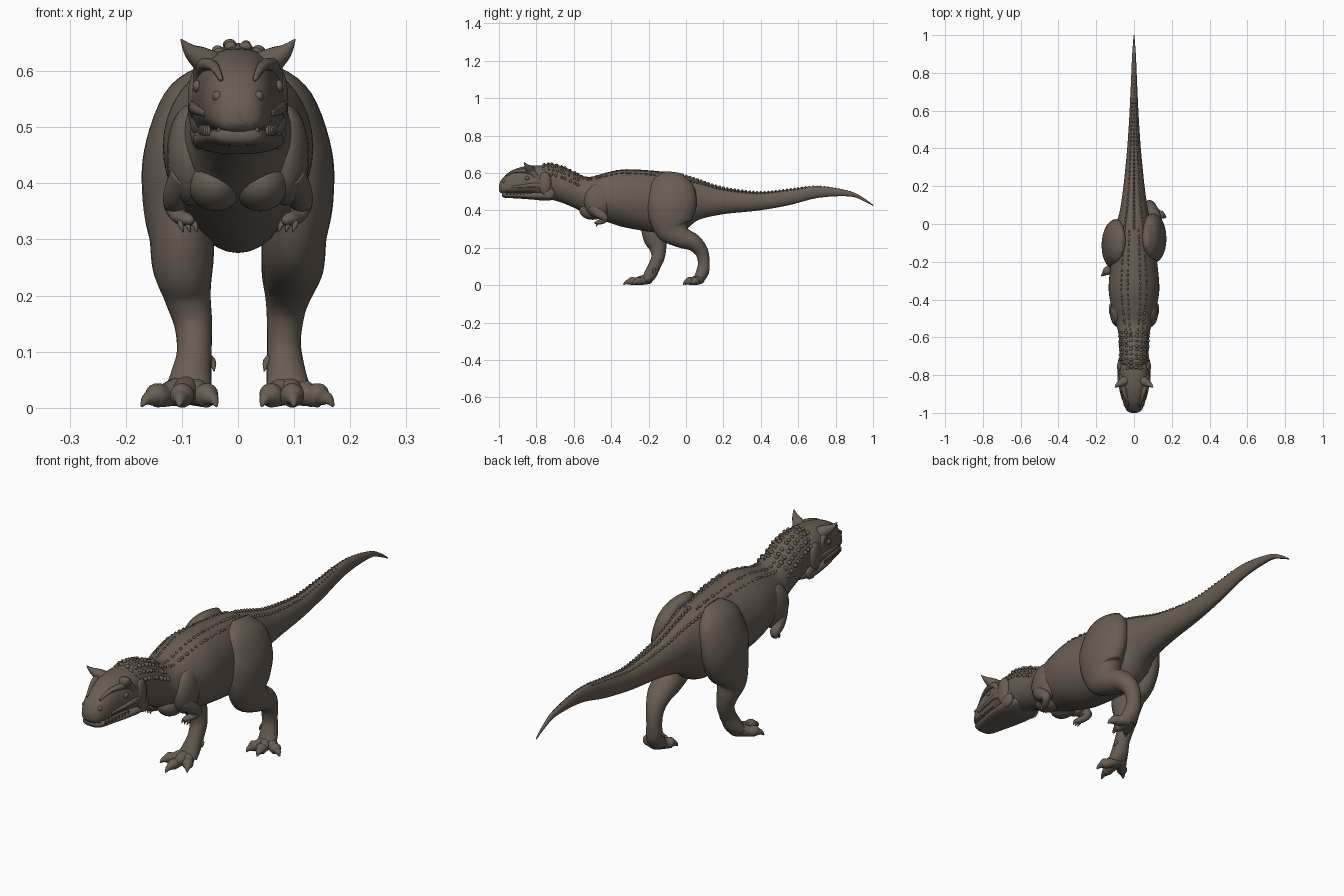
import bpy, bmesh, math, random
from mathutils import Vector

random.seed(4)
hide = bpy.data.materials.new("brown hide")
hide.diffuse_color = (0.14, 0.11, 0.088, 1)


def spline(pts, n=5):
    """Catmull-Rom through tuples of any length."""
    out = []
    for i in range(len(pts) - 1):
        a, b = pts[max(i - 1, 0)], pts[i]
        c, d = pts[i + 1], pts[min(i + 2, len(pts) - 1)]
        for k in range(n):
            t = k / n
            out.append(tuple(0.5 * (2 * q + (r - p) * t + (2 * p - 5 * q + 4 * r - s) * t * t
                                    + (3 * q - p - 3 * r + s) * t ** 3)
                             for p, q, r, s in zip(a, b, c, d)))
    return out + [tuple(pts[-1])]


def finish(bm, name):
    bmesh.ops.recalc_face_normals(bm, faces=bm.faces)
    for f in bm.faces:
        f.smooth = True
    me = bpy.data.meshes.new(name)
    bm.to_mesh(me)
    bm.free()
    me.materials.append(hide)
    ob = bpy.data.objects.new(name, me)
    bpy.context.collection.objects.link(ob)
    return ob


def loft(name, strands, sides=24, upright=False, power=1.0, taper=0.0):
    """Each strand is a list of (x, y, z, side radius, other radius)."""
    bm = bmesh.new()
    for strand in strands:
        rows = spline(strand)
        P = [Vector(r[:3]) for r in rows]
        rings = []
        for i, r in enumerate(rows):
            t = Vector((0, 1, 0)) if upright else (P[min(i + 1, len(P) - 1)] - P[max(i - 1, 0)]).normalized()
            side = (Vector((1, 0, 0)) - t * t.x).normalized()
            up = side.cross(t)
            ring = []
            for k in range(sides):
                a = 2 * math.pi * k / sides
                c, s = math.cos(a), math.sin(a)
                c = math.copysign(abs(c) ** power, c)
                s = math.copysign(abs(s) ** power, s)
                ring.append(bm.verts.new(P[i] + side * c * max(r[3], .001) * (1 - taper * s)
                                         + up * s * max(r[4], .001)))
            rings.append(ring)
        for A, B in zip(rings, rings[1:]):
            for k in range(sides):
                j = (k + 1) % sides
                bm.faces.new((A[k], A[j], B[j], B[k]))
        bm.faces.new(rings[0])
        bm.faces.new(rings[-1])
    return finish(bm, name)


def both(*strands):
    return [[(s * p[0],) + tuple(p[1:]) for p in st] for st in strands for s in (-1, 1)]


def outline(rows):
    """(y, top, bottom, half width) to strand points."""
    return [(0, y, (t + b) / 2, w, (t - b) / 2) for y, t, b, w in rows]


def bumps(name, items, seg=8):
    """Small ellipsoids: (centre, (rx, ry, rz))."""
    bm = bmesh.new()
    for c, r in items:
        vs = bmesh.ops.create_uvsphere(bm, u_segments=seg, v_segments=seg - 2, radius=1)["verts"]
        for v in vs:
            v.co = Vector((c[0] + v.co.x * r[0], c[1] + v.co.y * r[1], c[2] + v.co.z * r[2]))
    return finish(bm, name)


# Neck, trunk and tail in one loft
trunk = outline([
    (-.80, .625, .50, .05), (-.74, .65, .465, .072), (-.66, .635, .44, .078), (-.58, .597, .405, .082),
    (-.52, .578, .37, .10), (-.44, .598, .345, .12), (-.35, .618, .315, .134), (-.25, .618, .295, .128),
    (-.15, .61, .28, .115), (-.07, .60, .277, .105), (0, .582, .30, .095), (.07, .56, .35, .075),
    (.20, .52, .38, .056), (.39, .497, .40, .037), (.55, .513, .428, .026), (.71, .53, .468, .018),
    (.875, .503, .475, .011), (.95, .467, .45, .006), (1.0, .43, .424, .002)])
loft("body_and_tail", [trunk], 36, upright=True)
trunk_rows = spline(trunk)


def on_back(y, f):
    """Point on the upper trunk at fraction f of its half width."""
    r = min(trunk_rows, key=lambda q: abs(q[1] - y))
    q = min((s for s in trunk_rows if s is not r), key=lambda s: abs(s[1] - y))
    t = (y - r[1]) / (q[1] - r[1])
    z, w, h = (r[i] + (q[i] - r[i]) * t for i in (2, 3, 4))
    return (f * w, y, z + h * math.sqrt(1 - f * f))


# Head
loft("skull", [outline([
    (-1.0, .535, .505, .015), (-.985, .568, .492, .04), (-.94, .608, .488, .058), (-.88, .632, .488, .068),
    (-.82, .64, .485, .078), (-.76, .638, .475, .083), (-.71, .62, .47, .07)])],
    28, upright=True, power=.8, taper=.13)
loft("lower_jaw", [outline([
    (-.985, .497, .478, .025), (-.97, .50, .468, .045), (-.90, .50, .464, .062), (-.82, .50, .458, .076),
    (-.75, .505, .452, .08), (-.69, .50, .46, .06)])], 28, upright=True, power=.85)
loft("horns", both([(.04, -.825, .605, .03, .028), (.065, -.84, .622, .022, .022),
                    (.085, -.852, .636, .013, .013), (.102, -.865, .657, .001, .001)]), 14)
loft("brow_ridges", both([(.03, -.965, .585, .004, .004), (.042, -.92, .607, .009, .008),
                          (.056, -.87, .612, .014, .012), (.068, -.82, .602, .012, .014),
                          (.074, -.79, .565, .006, .012)]), 10)
loft("cheek_bones", both([(.06, -.93, .525, .004, .006), (.072, -.87, .53, .007, .009),
                          (.08, -.81, .535, .008, .012), (.08, -.76, .53, .006, .02)]), 10)
face = []
for s in (-1, 1):
    face += [((s * .073, -.85, .573), (.008, .012, .011)),      # eye
             ((s * .036, -.972, .555), (.010, .012, .010)),     # nostril
             ((s * .074, -.755, .545), (.016, .035, .06)),      # jaw muscle
             ((s * .07, -.735, .49), (.015, .035, .03))]
bumps("eyes_nostrils_and_jaw_muscles", face, 14)
teeth = []
for k in range(9):
    y = -.975 + k * .018
    w = .046 + .022 * (k / 8) ** .6 if k else .034
    teeth += [((s * w, y, .494), (.004, .005, .010)) for s in (-1, 1)]
bumps("teeth", teeth, 6)

# Shoulder and chest muscles
bumps("shoulder_muscles", [((s * .085, -.47, .45), (.042, .075, .09)) for s in (-1, 1)]
      + [((s * .04, -.50, .40), (.05, .07, .05)) for s in (-1, 1)], 20)

# Small arms with clawed hands
loft("arms", both(
    [(.09, -.50, .42, .03, .035), (.108, -.465, .385, .024, .028), (.112, -.435, .36, .02, .02),
     (.105, -.445, .342, .015, .014), (.092, -.47, .336, .014, .012), (.082, -.485, .333, .006, .006)]), 14)
loft("fingers", both(*[[(.095, -.46, .338, .008, .008), (.09 - d, -.475, .328, .006, .006),
                        (.085 - d, -.48, .313, .001, .001)] for d in (-.012, 0, .012)]), 8)

# Legs: right one trails, left one strides forward
loft("right_leg", [[
    (.06, -.07, .60, .015, .05), (.082, -.075, .545, .052, .11), (.10, -.075, .45, .068, .132),
    (.105, -.08, .37, .065, .12), (.10, -.07, .305, .058, .095), (.098, -.025, .258, .056, .06),
    (.093, .04, .228, .05, .046), (.086, .083, .18, .036, .036), (.082, .095, .12, .03, .031),
    (.085, .088, .07, .034, .034), (.09, .065, .03, .04, .027)]], 28)
loft("left_leg", [[
    (-.06, -.09, .60, .015, .05), (-.082, -.095, .545, .052, .11), (-.10, -.105, .45, .068, .13),
    (-.105, -.125, .37, .065, .12), (-.10, -.155, .305, .058, .09), (-.098, -.163, .25, .054, .065),
    (-.09, -.15, .20, .042, .046), (-.08, -.15, .15, .034, .036), (-.078, -.17, .10, .031, .033),
    (-.083, -.19, .06, .036, .034), (-.088, -.21, .03, .042, .027)]], 28)


def toe(base, tip, r=.024):
    a, b = Vector(base), Vector(tip)
    stops = [(0, .034, 1.15), (.3, .027, 1), (.5, .022, .85), (.68, .022, .9), (.8, .018, .6), (.9, .014, .4),
             (1, .003, .1)]
    return [(*((a.lerp(b, t)).to_2d()), z, r * k, min(z, r * k)) for t, z, k in stops]


def foot(name, x, y, tips, dew):
    strands = [toe((x, y, 0), (tx, ty, 0)) for tx, ty in tips]
    strands.append([(x, y + .02, .09, .012, .012), (dew[0], dew[1], .085, .009, .009),
                    (dew[0] * .85, dew[1] - .01, .10 - .035, .001, .001)])
    loft(name, strands, 14)


foot("right_foot", .09, .075, [(.042, -.005), (.10, -.015), (.17, .035)], (.055, .085))
foot("left_foot", -.09, -.20, [(-.038, -.285), (-.105, -.335), (-.172, -.275)], (-.05, -.17))

# Rows of scales along neck, back and tail
scutes = []
for k in range(46):                                   # tail midline crest and side rows
    y = -.02 + k * .02
    r = .010 * (1 - k / 62)
    for f in (0, -.5, .5):
        if f == 0 or k < 34:
            scutes.append((on_back(y, f), (r * .7, r, r * (1 if f == 0 else .6))))
for k in range(22):                                   # back rows
    y = -.58 + k * .026
    for f in (-.5, -.25, .25, .5):
        g = random.uniform(.6, 1)
        scutes.append((on_back(y + random.uniform(-.006, .006), f), (.007 * g, .010 * g, .006 * g)))
for k in range(9):                                    # neck bands
    y = -.76 + k * .023
    for f in (-.92, -.75, -.5, -.2, .2, .5, .75, .92):
        g = random.uniform(.7, 1.1)
        scutes.append((on_back(y + random.uniform(-.005, .005), f), (.011 * g, .008 * g, .009 * g)))
bumps("back_scales", scutes)
